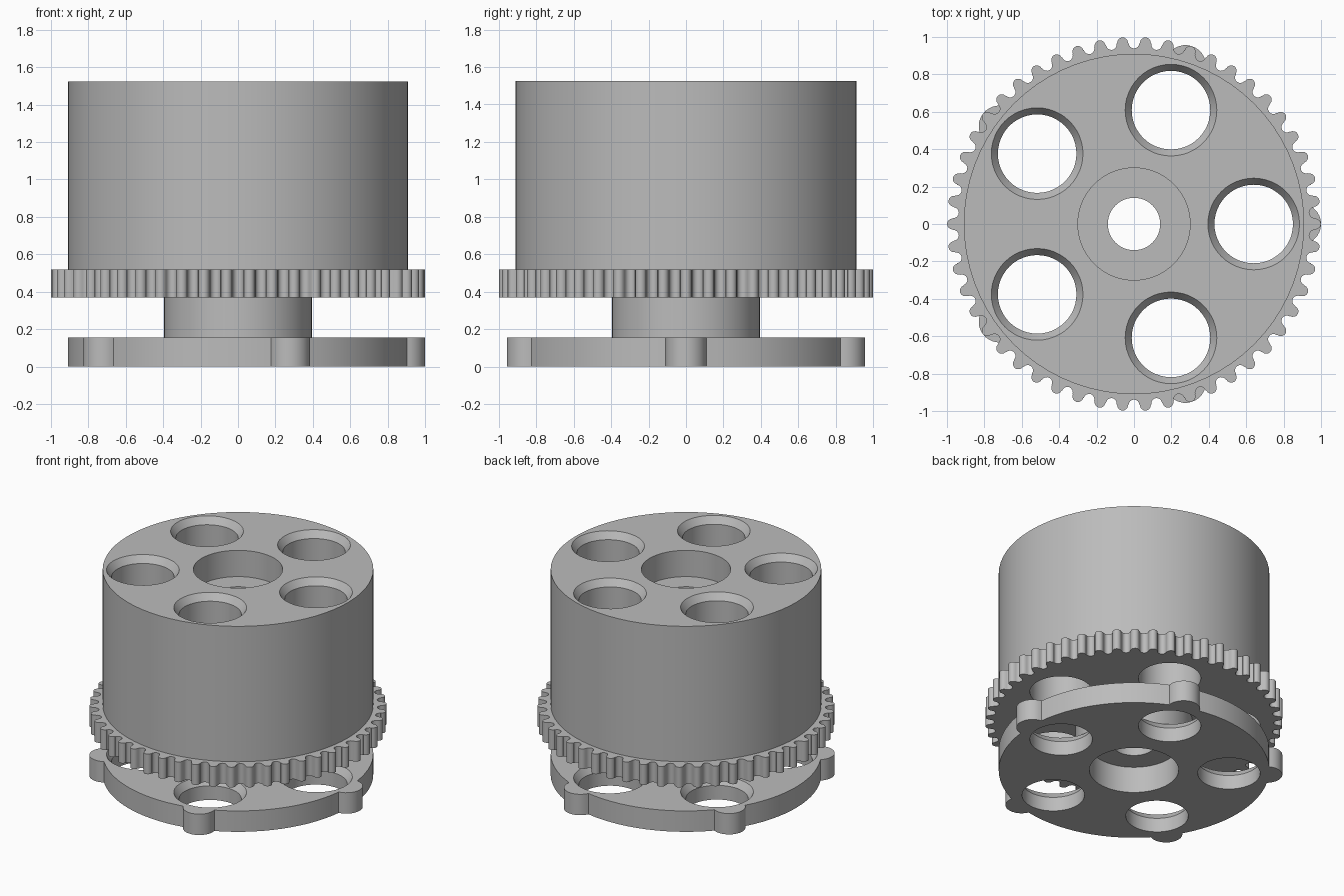
import bpy, bmesh
from math import sin, cos, pi, tau, atan2, sqrt, radians

if "Cube" in bpy.data.objects:
    bpy.data.objects.remove(bpy.data.objects["Cube"], do_unlink=True)

grey = bpy.data.materials.new("plain grey")
grey.use_nodes = True
COLOUR = (0.5, 0.5, 0.5, 1)
grey.diffuse_color = COLOUR
for node in grey.node_tree.nodes:
    if node.type == "BSDF_PRINCIPLED":
        node.inputs["Base Color"].default_value = COLOUR

# Heights of the part boundaries
BASE_TOP, GEAR_BOTTOM, GEAR_TOP, DRUM_TOP = 0.155, 0.37, 0.52, 1.525
BODY_R, HOLE_R, HOLE_RING, SPOKES = 0.91, 0.21, 0.64, 5


def polar(r, a):
    return r * cos(a), r * sin(a)


def finish(name, bm):
    bmesh.ops.recalc_face_normals(bm, faces=bm.faces)
    mesh = bpy.data.meshes.new(name)
    bm.to_mesh(mesh)
    bm.free()
    mesh.materials.append(grey)
    obj = bpy.data.objects.new(name, mesh)
    bpy.context.collection.objects.link(obj)
    return obj


def plate(name, outline, z0, z1):
    """Extrude a closed outline between two heights."""
    bm = bmesh.new()
    face = bm.faces.new([bm.verts.new((x, y, z0)) for x, y in outline])
    top = bmesh.ops.extrude_face_region(bm, geom=[face])["geom"]
    verts = [g for g in top if isinstance(g, bmesh.types.BMVert)]
    bmesh.ops.translate(bm, verts=verts, vec=(0, 0, z1 - z0))
    return finish(name, bm)


def lathe(name, profile, centres=((0, 0),), segments=48):
    """Capped solids of revolution from (radius, height) pairs."""
    bm = bmesh.new()
    for cx, cy in centres:
        rings = []
        for r, z in profile:
            pts = [polar(r, tau * i / segments) for i in range(segments)]
            rings.append([bm.verts.new((cx + x, cy + y, z)) for x, y in pts])
        for a, b in zip(rings, rings[1:]):
            for i in range(segments):
                j = (i + 1) % segments
                bm.faces.new((a[i], a[j], b[j], b[i]))
        bm.faces.new(rings[0][::-1])
        bm.faces.new(rings[-1])
    return finish(name, bm)


def cut(obj, *cutters):
    for cutter in cutters:
        mod = obj.modifiers.new("cut", "BOOLEAN")
        mod.operation, mod.solver, mod.object = "DIFFERENCE", "EXACT", cutter
    graph = bpy.context.evaluated_depsgraph_get()
    mesh = bpy.data.meshes.new_from_object(obj.evaluated_get(graph))
    obj.modifiers.clear()
    obj.data = mesh


def lobed_outline(lobe_r=0.11, lobe_ring=0.89, steps=14):
    """Disc with a round lobe at every spoke."""
    along = (lobe_ring**2 + BODY_R**2 - lobe_r**2) / (2 * lobe_ring)
    across = sqrt(BODY_R**2 - along**2)
    half = atan2(across, along)
    swing = atan2(across, along - lobe_ring)
    pts = []
    for k in range(SPOKES):
        a = tau * k / SPOKES
        cx, cy = polar(lobe_ring, a)
        for i in range(steps + 1):
            x, y = polar(lobe_r, a - swing + 2 * swing * i / steps)
            pts.append((cx + x, cy + y))
        gap = tau / SPOKES - 2 * half
        pts += [polar(BODY_R, a + half + gap * i / steps) for i in range(1, steps)]
    return pts


def gear_outline(teeth=50, ring=0.969, r=0.0305, steps=8):
    """Rounded teeth alternating with rounded gullets."""
    pts = []
    for k in range(2 * teeth):
        a = pi * k / teeth
        bulge = 1 if k % 2 == 0 else -1
        cx, cy = polar(ring, a)
        for i in range(steps + 1):
            t = -pi / 2 + pi * i / steps
            out, side = bulge * r * cos(t), 0.96 * r * sin(t)
            pts.append((cx + out * cos(a) - side * sin(a),
                        cy + out * sin(a) + side * cos(a)))
    return pts


# Solid parts
base_plate = plate("base_plate", lobed_outline(), 0, BASE_TOP)
hub = lathe("hub", [(0.395, BASE_TOP), (0.395, GEAR_BOTTOM)], segments=64)
gear_ring = plate("gear_ring", gear_outline(), GEAR_BOTTOM, GEAR_TOP)
drum = lathe("drum", [(BODY_R, GEAR_TOP), (BODY_R, DRUM_TOP)], segments=72)

# Cutters: stepped centre bore and two sets of chamfered round holes
spots = [polar(HOLE_RING, tau * k / SPOKES) for k in range(SPOKES)]


def hole_cutter(name, z0, top, chamfer=0.05, flare=0.035):
    return lathe(name, [(HOLE_R, z0), (HOLE_R, top - chamfer),
                        (HOLE_R + 2 * flare, top + chamfer)], spots)


bore = lathe("bore_cutter", [(0.3, -0.1), (0.3, 0.195), (0.14, 0.195),
                             (0.14, 1.33), (0.3, 1.33), (0.3, 1.7)], segments=64)
base_holes = hole_cutter("base_hole_cutter", -0.1, BASE_TOP)
drum_holes = hole_cutter("drum_hole_cutter", 0.3, DRUM_TOP)

cut(base_plate, bore, base_holes)
cut(hub, bore)
cut(gear_ring, bore, drum_holes)
cut(drum, bore, drum_holes)
for helper in (bore, base_holes, drum_holes):
    bpy.data.objects.remove(helper, do_unlink=True)

# Smooth the curved walls, keep rims sharp
for obj in (base_plate, hub, gear_ring, drum):
    bpy.ops.object.select_all(action="DESELECT")
    obj.select_set(True)
    bpy.context.view_layer.objects.active = obj
    bpy.ops.object.shade_smooth_by_angle(angle=radians(30))
